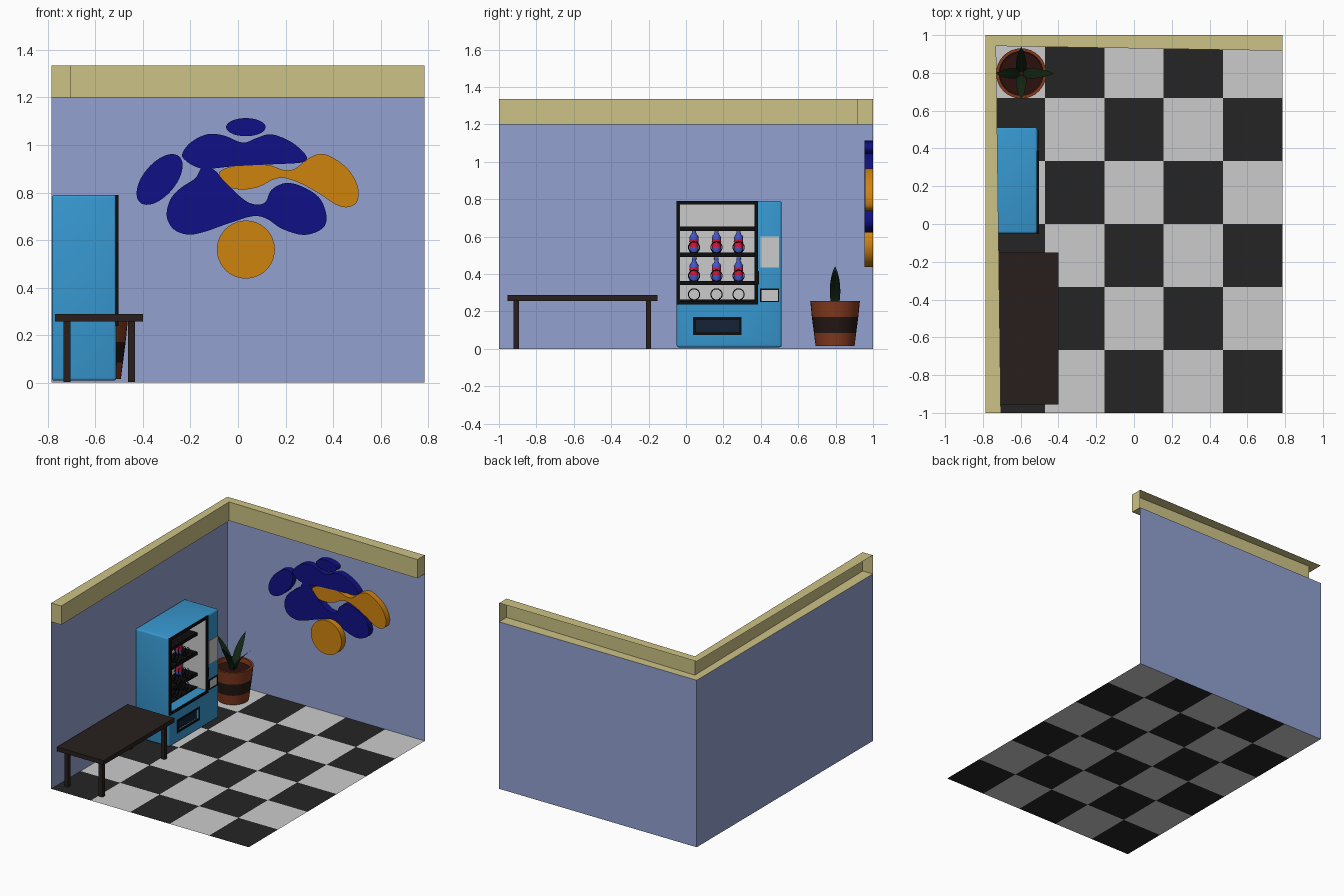
import bpy, bmesh, math
from mathutils import Vector

if "Cube" in bpy.data.objects:
    bpy.data.objects.remove(bpy.data.objects["Cube"])


def mat(name, *rgb):
    m = bpy.data.materials.new(name)
    lin = [((c / 222 + 0.055) / 1.055) ** 2.4 if c > 9 else c / 222 / 12.92 for c in rgb]
    m.diffuse_color = (*lin, 1)
    return m


WALL = mat("wall_blue", 127, 140, 181)
TRIM = mat("trim_tan", 178, 169, 116)
WHITE = mat("white", 178, 178, 178)
WHITE.diffuse_color = (0.8, 0.8, 0.8, 1)
DARK = mat("tile_dark", 32, 32, 32)
BLACK = mat("black", 12, 12, 12)
CYAN = mat("machine_blue", 48, 132, 181)
SLOT = mat("slot_navy", 18, 30, 48)
NAVY = mat("art_navy", 14, 14, 117)
ORANGE = mat("art_orange", 180, 115, 13)
WOOD = mat("dark_wood", 34, 27, 25)
POT = mat("terracotta", 113, 50, 26)
BAND = mat("pot_band", 32, 20, 18)
SOIL = mat("soil", 38, 15, 12)
LEAF = mat("leaf_green", 17, 34, 17)
RED = mat("label_red", 190, 20, 55)
BLUE = mat("bottle_blue", 60, 75, 175)


def finish(bm, name, mats, smooth=False):
    me = bpy.data.meshes.new(name)
    bm.to_mesh(me)
    bm.free()
    for m in mats:
        me.materials.append(m)
    ob = bpy.data.objects.new(name, me)
    bpy.context.collection.objects.link(ob)
    if smooth:
        activate(ob)
        bpy.ops.object.shade_smooth_by_angle(angle=math.radians(35))
    return ob


def activate(ob):
    bpy.ops.object.select_all(action='DESELECT')
    ob.select_set(True)
    bpy.context.view_layer.objects.active = ob


def box(name, x, y, z, m, bevel=0):
    bm = bmesh.new()
    bmesh.ops.create_cube(bm, size=1)
    for v in bm.verts:
        v.co = [(r[0] + r[1]) / 2 + c * (r[1] - r[0]) for c, r in zip(v.co, (x, y, z))]
    if bevel:
        bmesh.ops.bevel(bm, geom=bm.edges[:], offset=bevel, segments=3, profile=0.5, affect='EDGES')
    return finish(bm, name, [m], bevel > 0)


def quad(name, pts, m):
    bm = bmesh.new()
    bm.faces.new([bm.verts.new(p) for p in pts])
    return finish(bm, name, [m])


def prism(name, pts, depth, m, skip=(), smooth=False):
    """Extrude a flat outline along depth, leaving out the listed side faces."""
    bm = bmesh.new()
    a = [bm.verts.new(p) for p in pts]
    b = [bm.verts.new(Vector(p) + Vector(depth)) for p in pts]
    n = len(pts)
    bm.faces.new(a)
    bm.faces.new(b[::-1])
    for i in range(n):
        if i not in skip:
            bm.faces.new((a[i], b[i], b[(i + 1) % n], a[(i + 1) % n]))
    bmesh.ops.recalc_face_normals(bm, faces=bm.faces[:])
    return finish(bm, name, [m], smooth)


def lathe(name, profile, loc, mats, n=32):
    """profile rows: radius, height, material index of the band above."""
    bm = bmesh.new()
    rings = [[bm.verts.new((loc[0] + r * math.cos(2 * math.pi * i / n),
                            loc[1] + r * math.sin(2 * math.pi * i / n), loc[2] + z))
              for i in range(n)] for r, z, k in profile]
    bm.faces.new(rings[0][::-1]).material_index = profile[0][2]
    bm.faces.new(rings[-1]).material_index = profile[-1][2]
    for j in range(len(rings) - 1):
        for i in range(n):
            k = (i + 1) % n
            f = bm.faces.new((rings[j][i], rings[j][k], rings[j + 1][k], rings[j + 1][i]))
            f.material_index = profile[j][2]
    return finish(bm, name, mats, True)


# Room shell: checkered floor and two walls
W = 0.785
bm = bmesh.new()
bmesh.ops.create_grid(bm, x_segments=5, y_segments=6, size=1)
for f in bm.faces:
    c = f.calc_center_median()
    col, row = int((c.x + 1) * 2.5), int((1 - c.y) * 3)
    f.material_index = (col + row) % 2
for v in bm.verts:
    v.co.x *= W
finish(bm, "checkered_floor", [WHITE, DARK])
quad("left_wall", [(-W, -1, 0), (-W, 1, 0), (-W, 1, 1.2), (-W, -1, 1.2)], WALL)
quad("back_wall", [(-W, 1, 0), (W, 1, 0), (W, 1, 1.2), (-W, 1, 1.2)], WALL)

# Trim along the wall tops: hollow, open at the outer back sides
prism("wall_trim", [(-W, -1, 1.2), (-0.705, -1, 1.2), (-0.73, 0.942, 1.2),
                    (W, 0.917, 1.2), (W, 1, 1.2), (-W, 1, 1.2)],
      (0, 0, 0.135), TRIM, skip=(4, 5))


# Wall art: smooth blobs traced as (x, z) in hundredths
def blob(name, pts, m, front=0.955, steps=5):
    out, n = [], len(pts)
    for i in range(n):
        p0, p1, p2, p3 = (Vector(pts[(i + k) % n]) / 100 for k in (-1, 0, 1, 2))
        for s in range(steps):
            t = s / steps
            q = 0.5 * (2 * p1 + (p2 - p0) * t + (2 * p0 - 5 * p1 + 4 * p2 - p3) * t * t
                       + (3 * p1 - p0 - 3 * p2 + p3) * t ** 3)
            out.append((q.x, front, q.y))
    prism(name, out, (0, 0.999 - front, 0), m, smooth=True)


def ellipse(name, cx, cz, a, b, tilt, m):
    t = math.radians(tilt)
    pts = []
    for i in range(48):
        u, v = a * math.cos(i * math.pi / 24), b * math.sin(i * math.pi / 24)
        pts.append((cx + u * math.cos(t) - v * math.sin(t), 0.955,
                    cz + u * math.sin(t) + v * math.cos(t)))
    prism(name, pts, (0, 0.044, 0), m, smooth=True)


ellipse("art_disc", 0.033, 0.56, 0.122, 0.122, 0, ORANGE)
ellipse("art_small_oval", 0.033, 1.075, 0.083, 0.038, 0, NAVY)
ellipse("art_tilted_oval", -0.33, 0.855, 0.127, 0.068, 50, NAVY)
blob("art_upper_blob", [(-23.5, 96), (-20, 101), (-13, 104.5), (-6, 104), (2, 101), (8, 103),
                        (14, 104.5), (22, 101.5), (27.5, 97), (29, 94), (26, 92.5), (13, 91.8),
                        (-2, 91), (-12, 90), (-17, 90.5), (-21.5, 93)], NAVY)
blob("art_lower_blob", [(-15, 90.5), (-10, 89.5), (-5, 84), (4, 76), (11, 75.5), (14, 81), (20, 84),
                        (27, 82.5), (34, 78), (37, 71.5), (36.5, 66), (32, 63), (26, 62.3), (18, 65),
                        (12, 69), (6, 70), (-4, 67), (-14, 63.5), (-21, 62.3), (-27, 64.5),
                        (-30, 70), (-28.5, 77), (-24, 82), (-18, 86)], NAVY)
blob("art_orange_blob", [(-7.5, 89), (-6.5, 85), (-3, 82), (3, 81.3), (9, 82.5), (15, 85.5), (20, 86),
                         (27, 83.5), (35, 79), (41, 75), (46, 73.8), (50, 76), (50.5, 82), (47, 89),
                         (41, 94), (35, 96.3), (29, 94), (24, 90), (19, 89.5), (13, 91.5), (2, 92)],
     ORANGE, 0.956)

# Bench with four legs
box("bench_top", (-0.77, -0.40), (-0.955, -0.152), (0.257, 0.288), WOOD)
for i, x in enumerate((-0.72, -0.448)):
    for j, y in enumerate((-0.907, -0.2)):
        box(f"bench_leg_{i}{j}", (x - 0.015, x + 0.015), (y - 0.014, y + 0.014), (0.003, 0.258), WOOD)

# Vending machine body with window and dispenser openings
FX = -0.512
body = box("machine_body", (-0.783, FX), (-0.05, 0.511), (0.008, 0.79), CYAN, 0.012)
for y, z, back in (((-0.036, 0.376), (0.256, 0.778), -0.702), ((0.045, 0.285), (0.085, 0.16), -0.60)):
    cut = box("cutter", (back, -0.4), y, z, CYAN)
    cut.hide_render = True
    activate(body)
    mod = body.modifiers.new("opening", 'BOOLEAN')
    mod.object, mod.operation, mod.solver = cut, 'DIFFERENCE', 'EXACT'
    bpy.ops.object.modifier_apply(modifier=mod.name)
    bpy.data.objects.remove(cut)


# Rectangular frame facing +x
def frame(name, x, y, z, t, m):
    box(name + "_left", x, (y[0], y[0] + t), z, m)
    box(name + "_right", x, (y[1] - t, y[1]), z, m)
    box(name + "_bottom", x, (y[0] + t, y[1] - t), (z[0], z[0] + t), m)
    box(name + "_top", x, (y[0] + t, y[1] - t), (z[1] - t, z[1]), m)


frame("window_frame", (FX - 0.004, -0.503), (-0.052, 0.384), (0.238, 0.79), 0.017, BLACK)
frame("dispenser_frame", (FX - 0.01, FX + 0.003), (0.038, 0.298), (0.075, 0.17), 0.012, BLACK)
box("dispenser_flap", (-0.535, -0.53), (0.045, 0.285), (0.085, 0.16), SLOT)

# White lining of the display case
box("case_back", (-0.702, -0.697), (-0.036, 0.376), (0.256, 0.778), WHITE)
for n, y in (("left", -0.036), ("right", 0.373)):
    box("case_side_" + n, (-0.70, FX - 0.004), (y, y + 0.003), (0.256, 0.778), WHITE)

# Shelves, spiral coils and bottles
for i, z in enumerate((0.252, 0.352, 0.503, 0.642)):
    box(f"shelf_{i}", (-0.697, -0.585), (-0.034, 0.374), (z - 0.011, z + 0.011), BLACK)


def coil(name, y, z, r=0.03, turns=4):
    cu = bpy.data.curves.new(name, 'CURVE')
    cu.dimensions = '3D'
    cu.bevel_depth, cu.bevel_resolution = 0.0028, 0
    sp = cu.splines.new('POLY')
    n = turns * 16
    sp.points.add(n)
    for k, p in enumerate(sp.points):
        a = k * math.pi / 8
        p.co = (-0.69 + 0.11 * k / n, y + r * math.cos(a), z + r * math.sin(a), 1)
    cu.materials.append(BLACK)
    ob = bpy.data.objects.new(name, cu)
    bpy.context.collection.objects.link(ob)
    activate(ob)
    bpy.ops.object.convert(target='MESH')


BOTTLE = [(0.02, 0, 0), (0.024, 0.006, 0), (0.024, 0.03, 1), (0.022, 0.05, 1), (0.025, 0.072, 0),
          (0.022, 0.088, 0), (0.012, 0.102, 0), (0.011, 0.115, 0), (0.012, 0.116, 0), (0.012, 0.127, 0)]
for i, y in enumerate((0.043, 0.163, 0.281)):
    for j, z in enumerate((0.26, 0.36, 0.512)):
        coil(f"coil_{j}{i}", y, z + 0.031)
        if j:
            lathe(f"bottle_{j}{i}", BOTTLE, (-0.668, y, z + 0.002), [BLUE, RED], 16)

# Payment panels and door handle
box("control_panel", (FX - 0.005, FX + 0.003), (0.397, 0.498), (0.435, 0.60), WHITE)
box("coin_return", (FX - 0.005, FX + 0.003), (0.402, 0.492), (0.256, 0.316), WHITE)
frame("coin_return_frame", (FX - 0.005, FX + 0.006), (0.396, 0.498), (0.25, 0.322), 0.007, BLACK)
box("door_handle", (FX - 0.003, -0.5025), (0.376, 0.39), (0.345, 0.415), BLACK)

# Plant pot with dark band, rim and soil
PX, PY = -0.597, 0.797
lathe("plant_pot", [(0.104, 0.015, 0), (0.113, 0.085, 1), (0.124, 0.17, 0), (0.133, 0.257, 0),
                    (0.117, 0.257, 0), (0.113, 0.225, 2)], (PX, PY, 0), [POT, BAND, SOIL])

# Four flat arching leaves
for i, (reach, top) in enumerate(((0.172, 0.42), (0.14, 0.44), (0.135, 0.44), (0.135, 0.43))):
    d = Vector((round(math.cos(i * math.pi / 2)), round(math.sin(i * math.pi / 2)), 0))
    side = Vector((-d.y, d.x, 0))
    bm = bmesh.new()
    rows = []
    for k in range(9):
        t = k / 8
        c = Vector((PX, PY, 0.222)) + d * (0.01 + (reach - 0.01) * t ** 1.4)
        c.z += (top - 0.222) * t ** 0.9
        w = 0.002 + 0.026 * math.sin(math.pi * (0.2 + 0.8 * t)) ** 0.8 if k < 8 else 0.001
        rows.append((bm.verts.new(c - side * w), bm.verts.new(c + side * w)))
    for a, b in zip(rows, rows[1:]):
        bm.faces.new((a[0], a[1], b[1], b[0]))
    finish(bm, f"leaf_{i}", [LEAF], True)

for m in bpy.data.materials:
    if m.users and not m.is_grease_pencil:
        m.use_nodes = True
        m.node_tree.nodes["Principled BSDF"].inputs["Base Color"].default_value = m.diffuse_color
